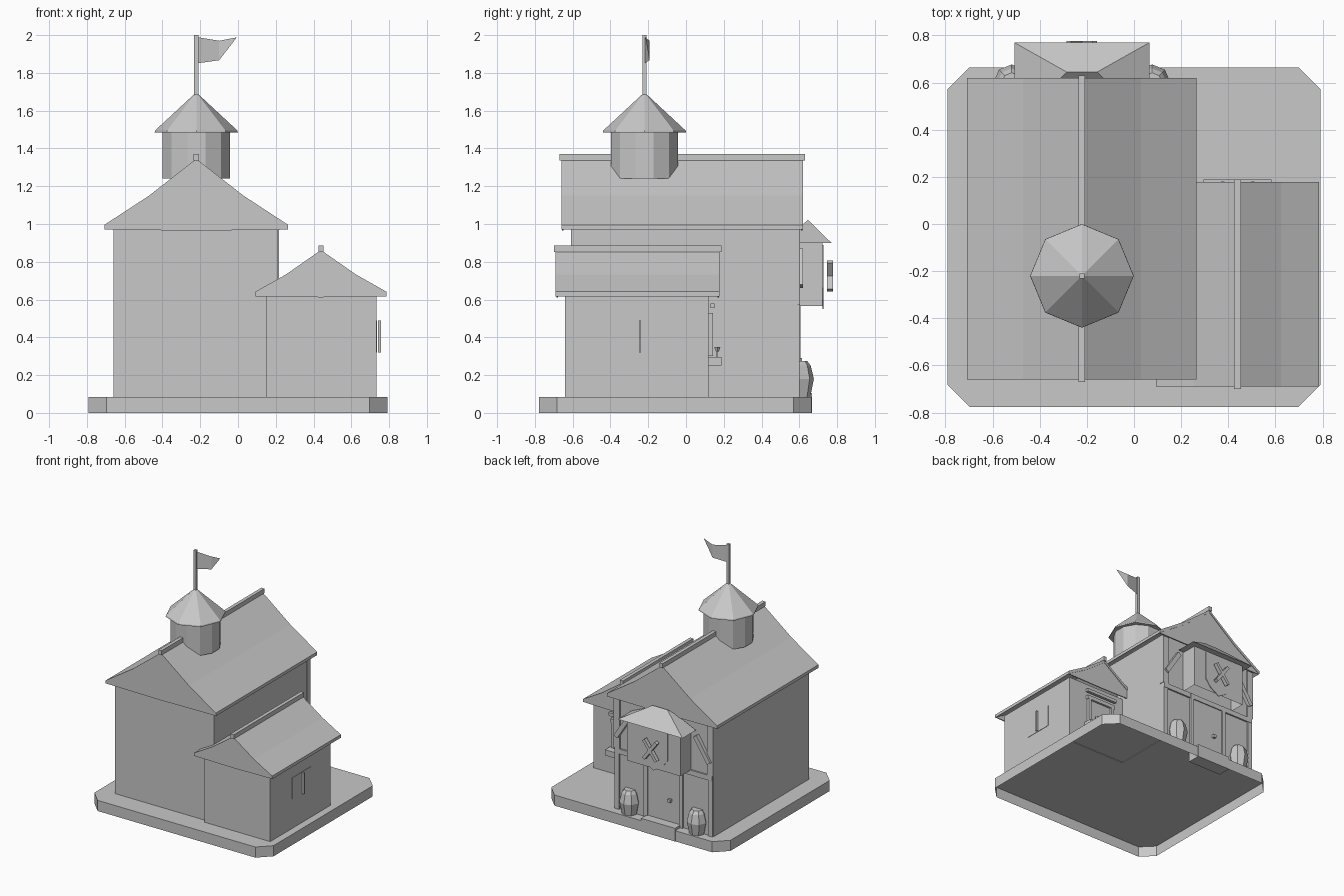
import bpy, bmesh, math
from mathutils import Vector

cube = bpy.data.objects.get("Cube")
if cube:
    bpy.data.objects.remove(cube, do_unlink=True)

grey = bpy.data.materials.new("plain_grey")
grey.use_nodes = True
colour = (0.58, 0.58, 0.58, 1)
grey.diffuse_color = colour
grey.node_tree.nodes["Principled BSDF"].inputs["Base Color"].default_value = colour


def finish(name, bm):
    bmesh.ops.recalc_face_normals(bm, faces=bm.faces)
    mesh = bpy.data.meshes.new(name)
    bm.to_mesh(mesh)
    bm.free()
    mesh.materials.append(grey)
    ob = bpy.data.objects.new(name, mesh)
    bpy.context.collection.objects.link(ob)
    return ob


def prism(name, points, shift, open_start=False):
    """Solid made by sweeping a flat outline along shift; the start can be left open."""
    bm = bmesh.new()
    face = bm.faces.new([bm.verts.new(p) for p in points])
    new = bmesh.ops.extrude_face_region(bm, geom=[face], use_keep_orig=True)["geom"]
    verts = [g for g in new if isinstance(g, bmesh.types.BMVert)]
    bmesh.ops.translate(bm, verts=verts, vec=shift)
    if open_start:
        bmesh.ops.delete(bm, geom=[face], context="FACES_ONLY")
    return finish(name, bm)


def box(name, x, y, z, open_start=False):
    outline = [(x[0], y[0], z[0]), (x[1], y[0], z[0]), (x[1], y[1], z[0]), (x[0], y[1], z[0])]
    return prism(name, outline, (0, 0, z[1] - z[0]), open_start)


def rings(name, centre, profile, sides, turn=0):
    """Stack of polygon rings, given as (radius, height)."""
    bm = bmesh.new()
    loops = []
    for r, z in profile:
        angles = [math.tau * (i + turn) / sides for i in range(sides)]
        loops.append([bm.verts.new((centre[0] + r * math.cos(a), centre[1] + r * math.sin(a), z))
                      for a in angles])
    for a, b in zip(loops, loops[1:]):
        for i in range(sides):
            j = (i + 1) % sides
            bm.faces.new((a[i], a[j], b[j], b[i]))
    bm.faces.new(loops[0])
    bm.faces.new(loops[-1])
    return finish(name, bm)


def bar(name, a, b, width, y0, y1):
    """Slanted flat bar between two (x, z) points."""
    a, b = Vector(a), Vector(b)
    side = (b - a).orthogonal().normalized() * width / 2
    outline = [a + side, b + side, b - side, a - side]
    return prism(name, [(p.x, y0, p.y) for p in outline], (0, y1 - y0, 0))


def gable_roof(name, cx, half, eave, kink, peak, y0, y1):
    """Kinked roof shell with a thin gable board at each end and a ridge beam."""
    upper = [(half, eave + 0.025), kink, (0, peak)]
    lower = [(half, eave), (kink[0], kink[1] - 0.025), (0, peak - 0.02)]

    def both(side):
        return side + [(-x, z) for x, z in reversed(side[:-1])]

    def sweep(part, outline, start, end):
        prism(name + part, [(cx + x, start, z) for x, z in outline], (0, end - start, 0))

    gable = both(lower) + [(0, eave - 0.005)]
    sweep("_shell", both(upper) + both(lower)[::-1], y0, y1)
    sweep("_front_gable", gable, y0 + 0.004, y0 + 0.012)
    sweep("_rear_gable", gable, y1 - 0.012, y1 - 0.004)
    box(name + "_ridge", (cx - 0.014, cx + 0.014), (y0 - 0.01, y1 + 0.01), (peak - 0.01, peak + 0.025))


# Hollow base slab with cut corners
X, Y, C = (-0.792, 0.792), (-0.777, 0.665), 0.095
prism("base_slab", [(X[0] + C, Y[0], 0), (X[1] - C, Y[0], 0), (X[1], Y[0] + C, 0), (X[1], Y[1] - C, 0),
                    (X[1] - C, Y[1], 0), (X[0] + C, Y[1], 0), (X[0], Y[1] - C, 0), (X[0], Y[0] + C, 0)],
      (0, 0, 0.085), True)

# Main house and annex
CX, AX = -0.221, 0.439
box("main_walls", (-0.658, 0.213), (-0.61, 0.59), (0.08, 0.985))
gable_roof("main_roof", CX, 0.487, 0.97, (0.25, 1.15), 1.345, -0.66, 0.62)
box("annex_walls", (0.15, 0.733), (-0.64, 0.12), (0.08, 0.63))
gable_roof("annex_roof", AX, 0.346, 0.617, (0.185, 0.733), 0.862, -0.69, 0.178)

# Turret with pole and flag
TOWER = (CX, -0.22)
rings("turret", TOWER, [(0.184, 1.24), (0.184, 1.5)], 12, 0.5)
rings("turret_roof", TOWER, [(0.22, 1.485), (0.218, 1.495), (0.008, 1.69)], 8)
box("flag_pole", (CX - 0.011, CX + 0.011), (-0.231, -0.209), (1.67, 2.0))
flag = bmesh.new()
top = [flag.verts.new(p) for p in ((CX, -0.22, 1.99), (-0.10, -0.193, 1.97), (-0.006, -0.215, 1.988))]
low = [flag.verts.new(p) for p in ((CX, -0.22, 1.85), (-0.10, -0.193, 1.867))]
flag.faces.new((top[0], low[0], low[1], top[1]))
flag.faces.new((top[1], low[1], top[2]))
finish("flag", flag)

# Overhanging bay, open below, with its hipped roof on the rear wall
box("bay_walls", (CX - 0.235, CX + 0.235), (0.58, 0.722), (0.565, 0.91), True)
bay = bmesh.new()
eave = [bay.verts.new((CX + x, y, z)) for x, y, z in
        ((-0.287, 0.6, 0.9), (-0.287, 0.77, 0.9), (0.287, 0.77, 0.9), (0.287, 0.6, 0.9))]
crest = [bay.verts.new((CX + x, 0.645, 1.022)) for x in (-0.065, 0.065)]
back = [bay.verts.new((CX + x, 0.6, 0.98)) for x in (-0.11, 0.11)]
for f in ((eave[0], eave[1], crest[0], back[0]), (eave[1], eave[2], crest[1], crest[0]),
          (eave[2], eave[3], back[1], crest[1]), (crest[0], crest[1], back[1], back[0]),
          (eave[0], back[0], back[1], eave[3]), eave):
    bay.faces.new(f)
finish("bay_roof", bay)

# Shield with crossed bars on the bay
shield = [(-0.125, 0.89), (0.125, 0.89), (0.125, 0.66), (0.08, 0.6), (0, 0.55), (-0.08, 0.6), (-0.125, 0.66)]
prism("shield", [(CX + x, 0.722, z) for x, z in shield], (0, 0.006, 0))
for s in (-1, 1):
    bar("crossed_bar", (CX - s * 0.055, 0.65), (CX + s * 0.055, 0.8), 0.024, 0.746, 0.777)

# Rear timbers, braces and barrels, mirrored about the door
for s in (-1, 1):
    px = CX + s * 0.412
    box("upper_corner_post", (px - 0.026, px + 0.026), (0.56, 0.603), (0.57, 0.97))
    box("lower_corner_post", (px - 0.02, px + 0.02), (0.57, 0.6), (0.08, 0.53))
    bar("brace", (px, 0.67), (CX + s * 0.29, 0.86), 0.035, 0.58, 0.62)
    rings("barrel", (CX + s * 0.298, 0.6),
          [(0.058, 0.085), (0.077, 0.18), (0.06, 0.25), (0.042, 0.275)], 8)
    dx = CX + s * 0.155
    box("door_post", (dx - 0.016, dx + 0.016), (0.58, 0.605), (0.08, 0.57))
box("cross_beam", (CX - 0.43, CX + 0.43), (0.58, 0.603), (0.53, 0.57))

# Door and step, the step reaching the ground
box("door", (CX - 0.14, CX + 0.14), (0.58, 0.595), (0.08, 0.53))
box("door_knob", (CX - 0.07, CX - 0.045), (0.59, 0.615), (0.265, 0.29))
box("door_step", (CX - 0.15, CX + 0.15), (0.56, 0.668), (0, 0.105))

# Annex rear window with flower box
for s in (-1, 1):
    wx = AX + s * 0.11
    box("window_post", (wx - 0.014, wx + 0.014), (0.115, 0.143), (0.3, 0.53))
    box("flower_stem", (wx - 0.046 * s - 0.004, wx - 0.046 * s + 0.004), (0.162, 0.17), (0.29, 0.34))
    rings("flower", (wx - 0.046 * s, 0.166), [(0.008, 0.325), (0.018, 0.35)], 5)
box("window_lintel", (AX - 0.13, AX + 0.13), (0.115, 0.143), (0.5, 0.53))
box("window_hood_beam", (AX - 0.14, AX + 0.14), (0.13, 0.152), (0.555, 0.58))
box("window_pane", (AX - 0.1, AX + 0.1), (0.115, 0.126), (0.3, 0.51))
box("flower_box", (AX - 0.145, AX + 0.145), (0.115, 0.188), (0.25, 0.295))

# Annex side window
box("side_window_pane", (0.73, 0.736), (-0.365, -0.125), (0.32, 0.49))
box("side_window_bar", (0.742, 0.757), (-0.25, -0.238), (0.32, 0.49))
